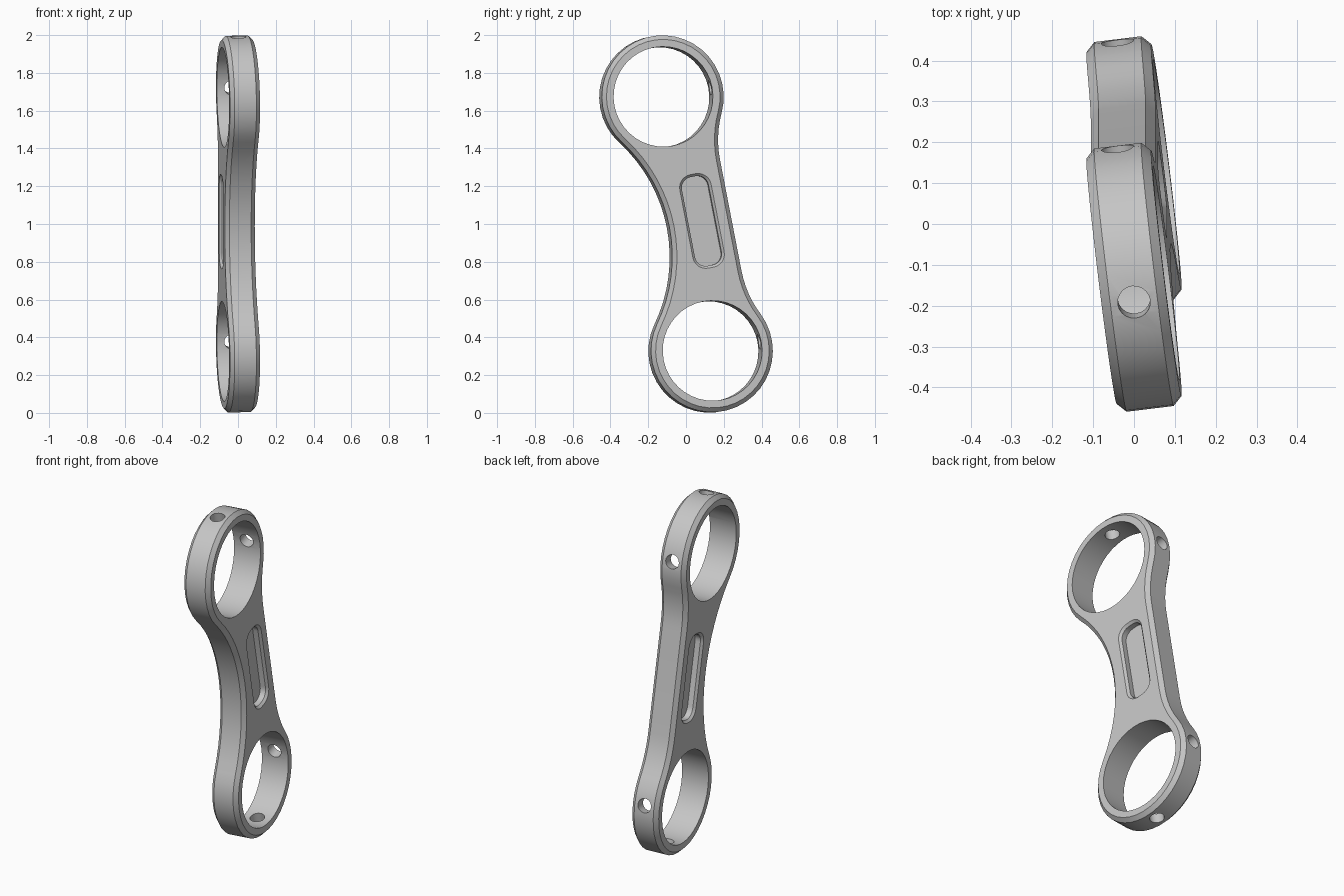
import bpy, bmesh
from math import sin, cos, pi, atan2, hypot, radians
from mathutils import Matrix, Vector

cube = bpy.data.objects.get("Cube")
if cube:
    bpy.data.objects.remove(cube, do_unlink=True)

HALF = 0.685        # ring centre from the middle of the link
RING, BORE = 0.325, 0.265
THICK = 0.08        # half thickness
CHAMFER = 0.022
SIDE = 0.236        # straight edge offset
FILLET_T, FILLET_R = 0.3, 0.55
WAIST, WAIST_R = 0.097, 0.818
SLOT_W = 0.077      # pocket centre offset

metal = bpy.data.materials.new("grey metal")
metal.use_nodes = True
grey = (0.56, 0.56, 0.56, 1)
metal.diffuse_color = grey
metal.node_tree.nodes["Principled BSDF"].inputs["Base Color"].default_value = grey


def arc(cx, cy, r, a0, a1, n):
    return [(cx + r * cos(a0 + (a1 - a0) * i / n), cy + r * sin(a0 + (a1 - a0) * i / n))
            for i in range(n + 1)]


def link_outline(d):
    """Link outline moved inward by d; one half is drawn, then mirrored."""
    fx = SIDE + FILLET_R
    wx = WAIST + WAIST_R
    a0 = atan2(FILLET_T - HALF, fx)
    a1 = pi + atan2(HALF, wx)
    half = arc(fx, FILLET_T, FILLET_R + d, pi, a0 + pi, 6)
    half += arc(0, HALF, RING - d, a0, a1, 26)[1:]
    half += arc(-wx, 0, WAIST_R + d, a1 - pi, 0, 8)[1:]
    return half + [(x, -y) for x, y in reversed(half[:-1])]


def slot_outline(d):
    r, hw, hl = 0.07 - d, 0.085 - d, 0.252 - d
    pts = []
    for k, (sx, sy) in enumerate([(1, 1), (-1, 1), (-1, -1), (1, -1)]):
        pts += arc(SLOT_W + sx * (hw - r), sy * (hl - r), r, k * pi / 2, (k + 1) * pi / 2, 6)
    return pts


def loft(name, layers):
    """Closed solid through (outline, height) layers from bottom to top."""
    bm = bmesh.new()
    loops = [[bm.verts.new((x, y, z)) for x, y in pts] for pts, z in layers]
    n = len(loops[0])
    for lo, hi in zip(loops, loops[1:]):
        for i in range(n):
            j = (i + 1) % n
            bm.faces.new((lo[i], lo[j], hi[j], hi[i]))
    bm.faces.new(loops[0][::-1])
    bm.faces.new(loops[-1])
    bmesh.ops.recalc_face_normals(bm, faces=bm.faces)
    me = bpy.data.meshes.new(name)
    bm.to_mesh(me)
    bm.free()
    me.materials.append(metal)
    ob = bpy.data.objects.new(name, me)
    bpy.context.collection.objects.link(ob)
    return ob


def rod(name, r, length, n, start, direction):
    ob = loft(name, [(arc(0, 0, r, 0, 2 * pi, n)[:-1], z) for z in (0, length)])
    turn = Vector((0, 0, 1)).rotation_difference(Vector(direction)).to_matrix().to_4x4()
    ob.data.transform(Matrix.Translation(start) @ turn)
    return ob


# Link body with chamfered rim
link = loft("link_body", [(link_outline(CHAMFER), -THICK), (link_outline(0), -THICK + CHAMFER),
                          (link_outline(0), THICK - CHAMFER), (link_outline(CHAMFER), THICK)])

# Ring bores, side and end screw holes, and the pocket on each face
cutters = []
for s in (1, -1):
    cutters.append(rod("bore_cutter", BORE, 0.4, 40, (0, s * HALF, -0.2), (0, 0, 1)))
    cutters.append(rod("side_hole_cutter", 0.04, 0.25, 20, (0.2, s * HALF, 0), (1, 0, 0)))
    cutters.append(rod("end_hole_cutter", 0.04, 0.25, 20, (0, s * (HALF + 0.2), 0), (0, s, 0)))
    cutters.append(loft("pocket_cutter", [(slot_outline(0.013), s * (THICK - 0.045)),
                                          (slot_outline(0.013), s * (THICK - 0.013)),
                                          (slot_outline(0), s * THICK),
                                          (slot_outline(0), s * (THICK + 0.05))]))

bpy.ops.object.select_all(action='DESELECT')
link.select_set(True)
bpy.context.view_layer.objects.active = link
for c in cutters:
    c.hide_render = True
    mod = link.modifiers.new("cut", 'BOOLEAN')
    mod.operation = 'DIFFERENCE'
    mod.solver = 'EXACT'
    mod.object = c
    bpy.ops.object.modifier_apply(modifier=mod.name)
    bpy.data.objects.remove(c, do_unlink=True)

# Stand the link up, leaning and slightly twisted
twist, lean = radians(7.1), radians(10.95)
across = Vector((-sin(twist), cos(twist) * cos(lean), cos(twist) * sin(lean)))
along = Vector((0, -sin(lean), cos(lean)))
pose = Matrix((across, along, across.cross(along))).transposed().to_4x4()
link.data.transform(Matrix.Translation((0, 0, 1)) @ pose)
bpy.ops.object.shade_smooth_by_angle(angle=radians(30))
